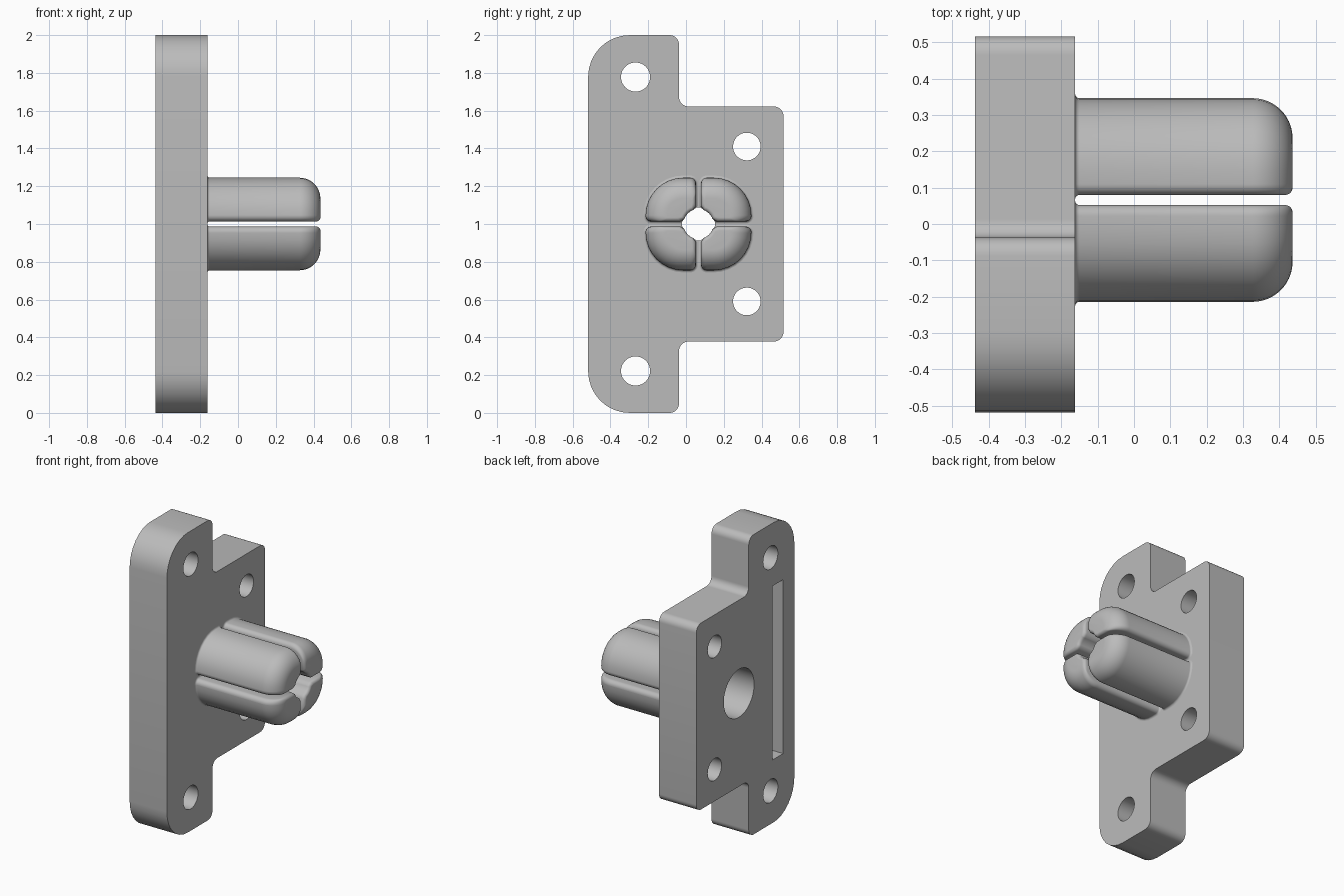
import bpy, bmesh
from math import sin, cos, pi, radians, sqrt
from mathutils import Vector

if "Cube" in bpy.data.objects:
    bpy.data.objects.remove(bpy.data.objects["Cube"], do_unlink=True)

BACK, FACE, TIP = -0.437, -0.162, 0.436     # plate back, plate front, plug end
CY, CZ = 0.066, 1.0                         # plug axis

grey = bpy.data.materials.new("plain grey")
grey.use_nodes = True
grey.diffuse_color = (0.5, 0.5, 0.5, 1)
grey.node_tree.nodes["Principled BSDF"].inputs["Base Color"].default_value = (0.5, 0.5, 0.5, 1)


def rounded(corners, steps=8, closed=True):
    """Round each (y, z, radius) corner of an outline."""
    out, n = [], len(corners)
    for i, (y, z, r) in enumerate(corners):
        p = Vector((y, z))
        if r == 0:
            out.append(p)
            continue
        a = (Vector(corners[i - 1][:2]) - p).normalized()
        b = (Vector(corners[(i + 1) % n][:2]) - p).normalized()
        for k in range(steps + 1):
            t = k / steps * pi / 2
            out.append(p + a * r * (1 - sin(t)) + b * r * (1 - cos(t)))
    return out


def loft(name, rings):
    """Skin a list of (x, outline) rings and cap both ends."""
    bm = bmesh.new()
    loops = [[bm.verts.new((x, p[0], p[1])) for p in pts] for x, pts in rings]
    n = len(loops[0])
    for a, b in zip(loops, loops[1:]):
        for i in range(n):
            j = (i + 1) % n
            bm.faces.new((a[i], a[j], b[j], b[i]))
    bm.faces.new(loops[0])
    bm.faces.new(loops[-1])
    bmesh.ops.recalc_face_normals(bm, faces=bm.faces)
    mesh = bpy.data.meshes.new(name)
    bm.to_mesh(mesh)
    bm.free()
    obj = bpy.data.objects.new(name, mesh)
    bpy.context.collection.objects.link(obj)
    mesh.materials.append(grey)
    return obj


def circle(y, z, r, n=48):
    return [(y + r * cos(2 * pi * i / n), z + r * sin(2 * pi * i / n)) for i in range(n)]


def cut(target, x0, x1, outline):
    """Subtract a prism from the target and discard the cutter."""
    cutter = loft("cutter", [(x0, outline), (x1, outline)])
    cutter.hide_render = True
    mod = target.modifiers.new("cut", "BOOLEAN")
    mod.operation, mod.solver, mod.object = "DIFFERENCE", "EXACT", cutter
    bpy.context.view_layer.objects.active = target
    bpy.ops.object.modifier_apply(modifier=mod.name)
    bpy.data.objects.remove(cutter, do_unlink=True)


def smooth(obj, angle):
    bpy.ops.object.select_all(action="DESELECT")
    obj.select_set(True)
    bpy.context.view_layer.objects.active = obj
    bpy.ops.object.shade_smooth_by_angle(angle=radians(angle))


# Mounting plate: tall strip with a wide middle, mirrored top to bottom
half = [(-0.518, 1, 0.22), (-0.037, 1, 0.05), (-0.037, 0.622, 0.05), (0.516, 0.622, 0.05)]
outline = half + [(y, -z, r) for y, z, r in reversed(half)]
outline = [(p[0], p[1] + 1) for p in rounded(outline)]
plate = loft("mounting_plate", [(BACK, outline), (FACE, outline)])

# Screw holes through the plate
for side in (1, -1):
    cut(plate, BACK - 0.1, FACE + 0.1, circle(-0.267, 1 + side * 0.778, 0.077))
    cut(plate, BACK - 0.1, FACE + 0.1, circle(0.322, 1 + side * 0.41, 0.073))

# Wide bore from the back, narrow bore to the front, long blind slot
cut(plate, BACK - 0.1, FACE - 0.03, circle(CY, CZ, 0.16))
cut(plate, BACK - 0.1, FACE + 0.1, circle(CY, CZ, 0.088))
slot = [(-0.4, 0.42), (-0.286, 0.42), (-0.286, 1.58), (-0.4, 1.58)]
cut(plate, BACK - 0.1, BACK + 0.14, slot)
smooth(plate, 30)


def jaw_section(t, s, sy, sz, inner):
    """One quarter of the split plug: t shrinks the outside, s widens the slits."""
    g, e = 0.014 + s, 0.03 - s
    a, b = 0.28 - t, 0.245 - t
    pts = rounded([(0.095 + inner, g, 0), (a, g, e), (a, b, 0.2 - t), (g, b, e),
                   (g, 0.095 + inner, 0)])
    r = 0.079 + inner
    for k in range(9):
        ang = radians(68 - k * 46 / 8)
        pts.append(Vector((r * cos(ang), r * sin(ang))))
    return [(CY + sy * p[0], CZ + sz * p[1]) for p in pts]


# Four split plug jaws with a flared root and a rounded tip
ROUND, EDGE = 0.11, 0.02
for y_name, sy in (("back", 1), ("front", -1)):
    for z_name, sz in (("upper", 1), ("lower", -1)):
        rings = []
        for k in range(5):
            q = k / 4 * pi / 2
            flare = 0.012 * (1 - sin(q))
            rings.append((FACE + 0.012 * (1 - cos(q)),
                          jaw_section(-flare, -flare, sy, sz, 0)))
        for k in range(19):
            q = radians(5 * k)
            x = TIP - ROUND + ROUND * sin(q)
            u = min(1, max(0, (x - TIP + EDGE) / EDGE))
            s = EDGE * (1 - sqrt(1 - u * u))
            rings.append((x, jaw_section(ROUND * (1 - cos(q)), s, sy, sz, s)))
        jaw = loft(f"{y_name}_{z_name}_plug_jaw", rings)
        smooth(jaw, 40)
